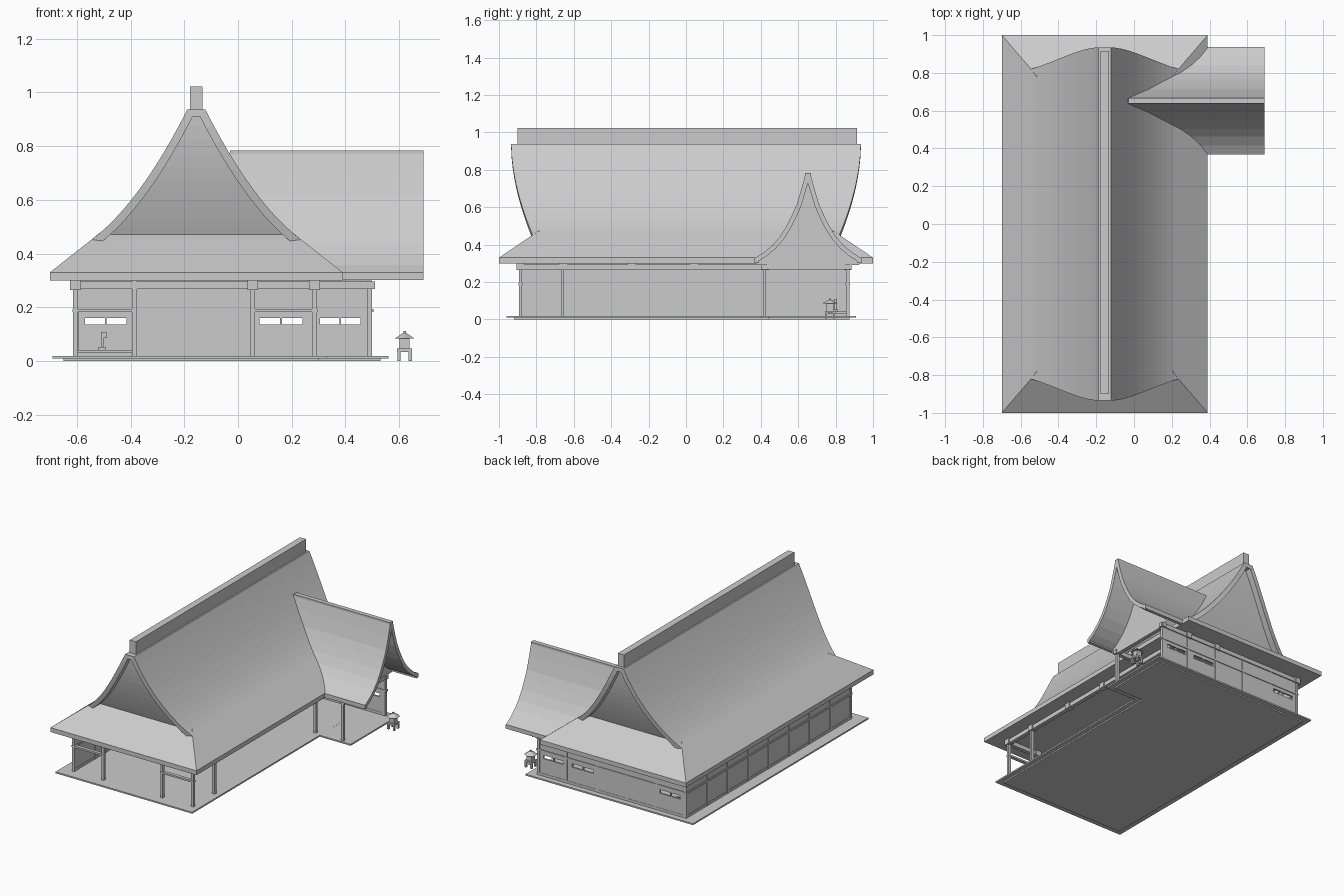
import bpy, bmesh
from math import pi

cube = bpy.data.objects.get("Cube")
if cube:
    bpy.data.objects.remove(cube, do_unlink=True)

GREY = bpy.data.materials.new("plain_grey")
GREY.use_nodes = True
GREY.diffuse_color = (0.6, 0.6, 0.6, 1)
GREY.node_tree.nodes["Principled BSDF"].inputs["Base Color"].default_value = (0.6, 0.6, 0.6, 1)


def finish(name, bm):
    mesh = bpy.data.meshes.new(name)
    bm.to_mesh(mesh)
    bm.free()
    mesh.materials.append(GREY)
    obj = bpy.data.objects.new(name, mesh)
    bpy.context.collection.objects.link(obj)
    return obj


def boxes(name, spans):
    """One object from boxes given as (x0, x1), (y0, y1), (z0, z1)."""
    bm = bmesh.new()
    for span in spans:
        verts = bmesh.ops.create_cube(bm, size=1)["verts"]
        for v in verts:
            for i, (lo, hi) in enumerate(span):
                v.co[i] = lo + (v.co[i] + 0.5) * (hi - lo)
    return finish(name, bm)


def sheet(name, rows, thick=0.0):
    """Strip of quads between point pairs, thickened downwards."""
    bm = bmesh.new()
    pairs = [[bm.verts.new(p) for p in row] for row in rows]
    for (a, b), (c, d) in zip(pairs, pairs[1:]):
        face = bm.faces.new((a, b, d, c))
        face.normal_update()
        if thick and face.normal.z < 0:
            face.normal_flip()
    obj = finish(name, bm)
    if thick:
        mod = obj.modifiers.new("thickness", "SOLIDIFY")
        mod.thickness = thick
        mod.offset = -1
    return obj


def around(c, r):
    return (c - r, c + r)


# Main roof: sagging slopes with curved gable edges
RIDGE = -0.155
rows = []
for i in range(13):
    t = i / 12
    z = 0.937 - 0.485 * t - 0.22 * t * (1 - t)
    drop = (0.937 - z) / 0.485
    rows.append((0.033 + 0.357 * t, z, 0.935 - 0.115 * drop ** 1.8))
eave = (0.545, 0.33, 1.0)
for side, s in (("left", 1), ("right", -1)):
    sheet("main_roof_slope_" + side,
          [((RIDGE + s * w, -y, z), (RIDGE + s * w, y, z)) for w, z, y in rows + [eave]], 0.03)
boxes("main_roof_crown", [(around(RIDGE, 0.033), (-0.935, 0.935), (0.91, 0.937))])
boxes("ridge_beam", [(around(RIDGE, 0.023), (-0.9, 0.915), (0.93, 1.022))])
boxes("eave_slab", [((-0.7, 0.39), (-1, 1), (0.3, 0.33))])

# Gable ends and the skirts below them
skirt = [(0.545, 0.33, 1.0), (0.39, 0.452, 0.82), (0.36, 0.477, 0.78)]
for end, s in (("back", 1), ("front", -1)):
    sheet("skirt_roof_" + end,
          [((RIDGE - w, s * y, z), (RIDGE + w, s * y, z)) for w, z, y in skirt], 0.012)
    sheet("gable_wall_" + end,
          [((RIDGE - w + 0.01, s * (y - 0.04), z - 0.005), (RIDGE + w - 0.01, s * (y - 0.04), z - 0.005))
           for w, z, y in rows])

# Wing roof, running into the main roof
WING_Y = 0.652
wing = [(0.014, 0.775), (0.034, 0.7), (0.06, 0.615), (0.084, 0.56), (0.114, 0.5),
        (0.15, 0.442), (0.19, 0.397), (0.236, 0.358), (0.285, 0.328)]
for side, s in (("front", -1), ("back", 1)):
    sheet("wing_roof_slope_" + side,
          [((-0.1, WING_Y + s * w, z), (0.69, WING_Y + s * w, z)) for w, z in wing], 0.025)
    boxes("wing_eave_" + side, [((0.3, 0.69), around(WING_Y + s * 0.274, 0.011), (0.302, 0.33))])
boxes("wing_ridge", [((-0.03, 0.69), around(WING_Y, 0.015), (0.735, 0.784))])
sheet("wing_gable_wall",
      [((0.5, WING_Y - w, z - 0.01), (0.5, WING_Y + w, z - 0.01)) for w, z in wing]
      + [((0.5, 0.38, 0.29), (0.5, 0.925, 0.29))])

# Stepped platform in an L shape
boxes("platform_base", [((-0.65, 0.3), (-0.92, 0.875), (0, 0.011)),
                        ((0.29, 0.53), (0.44, 0.875), (0, 0.011))])
boxes("platform_deck", [((-0.69, 0.33), (-0.96, 0.91), (0.009, 0.019)),
                        ((0.32, 0.56), (0.4, 0.91), (0.009, 0.0188))])

# Back wall with slot windows
FLOOR, TOP, WX, BY = 0.018, 0.3, -0.605, 0.865
slots = [(-0.57, -0.415), (0.08, 0.24), (0.305, 0.455)]
wall_y = around(BY, 0.006)
edges = [WX] + [e for slot in slots for e in slot] + [0.49]
parts = [((WX, 0.49), wall_y, (FLOOR, 0.136)), ((WX, 0.49), wall_y, (0.16, TOP))]
parts += [((edges[i], edges[i + 1]), wall_y, (0.136, 0.16)) for i in range(0, len(edges), 2)]
parts += [(around((a + b) / 2, 0.003), wall_y, (0.136, 0.16)) for a, b in slots]
boxes("back_wall", parts)

# Long side wall with sliding panels
boxes("side_wall", [(around(WX, 0.005), (-0.885, BY), (FLOOR, TOP))])
boxes("sliding_panels", [((WX, WX + 0.012), (y, y + 0.203), (0.04, 0.18))
                         for y in (-0.432, -0.216, 0.0)])

# Posts
FY = -0.885
xs = (WX, -0.385, -0.165, 0.055, 0.285, 0.49)
spots = [(x, BY) for x in xs] + [(x, FY) for x in (WX, -0.385, 0.055, 0.285)]
spots += [(WX, FY + (BY - FY) * i / 8) for i in range(1, 8)]
spots += [(0.285, -0.66), (0.285, 0.42), (0.49, 0.42)]
boxes("posts", [(around(x, 0.009), around(y, 0.009), (FLOOR, TOP)) for x, y in spots])

# Perimeter beams, brackets and lintels
beam = (0.268, 0.296)
boxes("top_beams", [
    ((-0.625, 0.3), around(FY, 0.013), beam),
    ((-0.625, 0.51), around(BY, 0.013), beam),
    (around(WX, 0.013), (-0.9, 0.885), beam),
    (around(0.285, 0.013), (-0.9, 0.885), beam),
    (around(0.49, 0.013), (0.405, 0.885), beam),
    ((0.285, 0.51), around(0.42, 0.013), beam)])
brackets = [(x, s) for x in (WX, 0.055, 0.285) for s in (FY, BY)]
brackets += [(x, y) for x in (WX, 0.285) for y in (-0.655, -0.29, 0.045, 0.425)]
boxes("brackets", [(around(x, 0.02), around(y, 0.02), (0.264, 0.302)) for x, y in brackets])
rail = (0.182, 0.194)
boxes("lintels", [
    ((-0.615, -0.385), around(FY, 0.011), rail),
    ((0.045, 0.295), around(FY, 0.011), rail),
    ((-0.615, 0.505), around(BY, 0.011), rail),
    (around(WX, 0.011), (-0.895, 0.875), rail)])
sill = (FLOOR, 0.036)
boxes("sills", [((WX, 0.49), around(BY, 0.008), sill), (around(WX, 0.008), (FY, BY), sill)])

# Alcove with a small ornament
boxes("alcove_shelf", [((-0.595, -0.395), (0.76, 0.86), (0.03, 0.042))])
boxes("ornament", [(around(-0.505, 0.014), around(0.8, 0.014), (0.042, 0.052)),
                   (around(-0.505, 0.005), around(0.8, 0.005), (0.05, 0.085)),
                   (around(-0.5, 0.01), around(0.8, 0.008), (0.085, 0.108))])

# Garden lantern
LX, LY = 0.62, 0.77
legs = [(around(LX + a * 0.021, 0.006), around(LY + b * 0.021, 0.006), (0, 0.036))
        for a in (-1, 1) for b in (-1, 1)]
boxes("lantern_legs", legs)
boxes("lantern_body", [(around(LX, 0.028), around(LY, 0.028), (0.034, 0.046)),
                       (around(LX, 0.019), around(LY, 0.019), (0.046, 0.086)),
                       (around(LX, 0.005), around(LY, 0.005), (0.096, 0.111))])
bm = bmesh.new()
bmesh.ops.create_cone(bm, cap_ends=True, segments=6, radius1=0.042, radius2=0.008, depth=0.02)
bmesh.ops.translate(bm, verts=bm.verts, vec=(LX, LY, 0.094))
finish("lantern_roof", bm)
